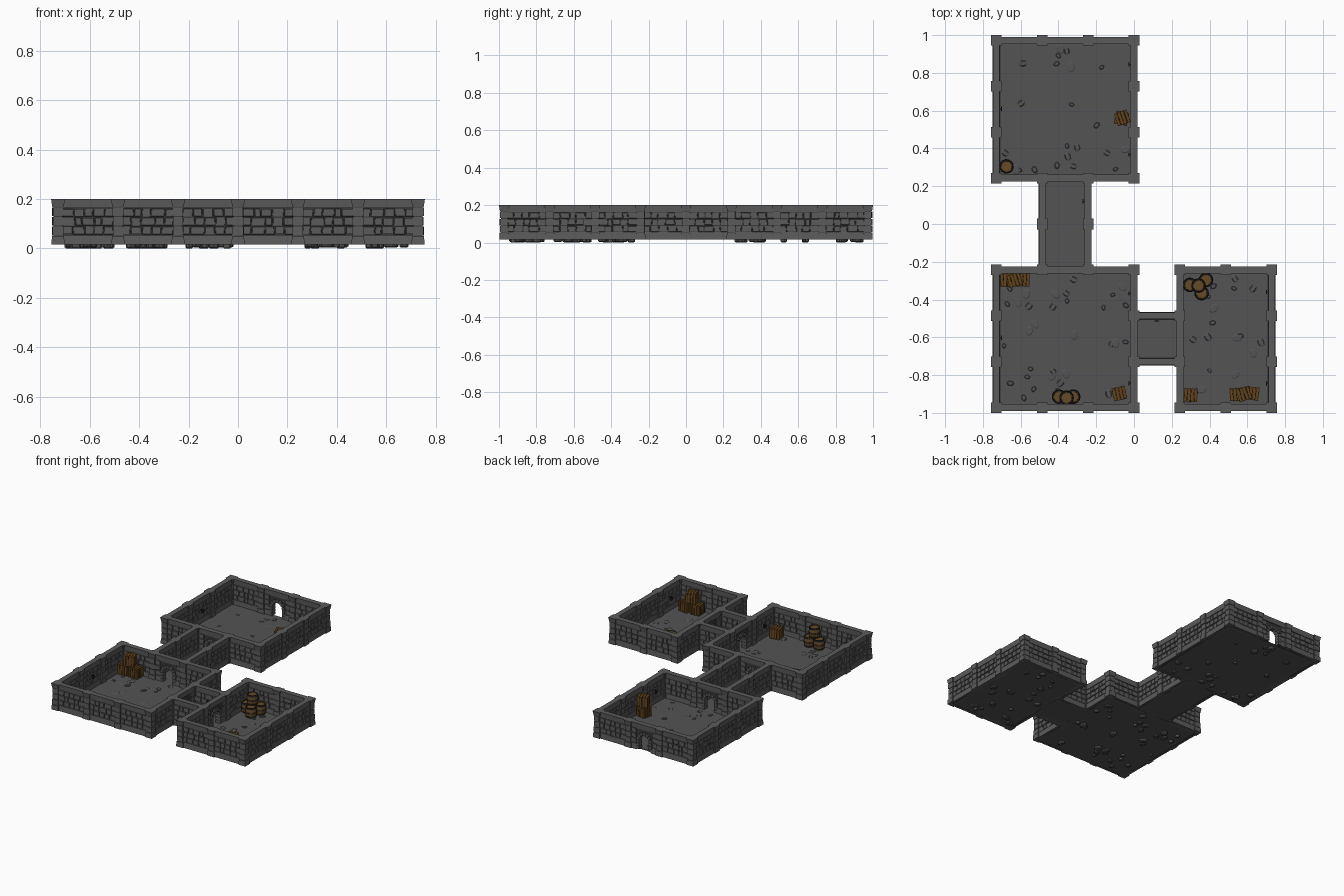
import bpy, bmesh, math, random
from mathutils import Matrix, Vector

if "Cube" in bpy.data.objects:
    bpy.data.objects.remove(bpy.data.objects["Cube"])

random.seed(7)
R = random.uniform
G = 0.243                      # grid module
Z0, ZF = 0.016, 0.022          # underside and top of the floor
BAND0, BAND1, TOP = 0.055, 0.163, 0.2

COLOURS = {
    "wall stone": (0.105, 0.105, 0.105), "floor stone": (0.088, 0.088, 0.088),
    "mortar": (0.040, 0.040, 0.040), "crate wood": (0.115, 0.055, 0.012),
    "dark wood": (0.030, 0.015, 0.005), "barrel wood": (0.130, 0.070, 0.020),
    "dark iron": (0.020, 0.019, 0.018)}
MATS = {}
for name, c in COLOURS.items():
    MATS[name] = bpy.data.materials.new(name)
    MATS[name].diffuse_color = (*c, 1)


def T(x, y, z=0.0, rot=0.0):
    return Matrix.Translation((x, y, z)) @ Matrix.Rotation(rot, 4, 'Z')


def frustum(bm, M, x0, x1, y0, y1, z0, z1, lo=0.0, hi=0.0, skew=0.0, mat=0):
    """Box whose bottom / top rectangles are inset by lo / hi."""
    v = []
    for z, i in ((z0, lo), (z1, hi)):
        for x, y in ((x0 + i, y0 + i), (x1 - i, y0 + i), (x1 - i, y1 - i), (x0 + i, y1 - i)):
            v.append(bm.verts.new(M @ Vector((x + (skew if y > (y0 + y1) / 2 else -skew), y, z))))
    for f in ((3, 2, 1, 0), (4, 5, 6, 7), (0, 1, 5, 4), (1, 2, 6, 5), (2, 3, 7, 6), (3, 0, 4, 7)):
        bm.faces.new([v[k] for k in f]).material_index = mat


def prism(bm, M, pts, half, mat=0):
    """Upright outline (x, z) extruded from -half to half in y."""
    a = [bm.verts.new(M @ Vector((x, -half, z))) for x, z in pts]
    b = [bm.verts.new(M @ Vector((x, half, z))) for x, z in pts]
    faces = [bm.faces.new(a), bm.faces.new(b[::-1])]
    for k in range(len(pts)):
        j = (k + 1) % len(pts)
        faces.append(bm.faces.new((a[j], a[k], b[k], b[j])))
    for f in faces:
        f.material_index = mat


def lathe(bm, M, prof, n, closed=False, mat=0):
    """Turn (r, z) points about z; open profiles get end caps."""
    rings = [[bm.verts.new(M @ Vector((r * math.cos(2 * math.pi * k / n),
              r * math.sin(2 * math.pi * k / n), z))) for k in range(n)] for r, z in prof]
    faces = []
    for i in range(len(rings) if closed else len(rings) - 1):
        p, q = rings[i], rings[(i + 1) % len(rings)]
        faces += [bm.faces.new((p[k], p[(k + 1) % n], q[(k + 1) % n], q[k])) for k in range(n)]
    if not closed:
        faces += [bm.faces.new(rings[0][::-1]), bm.faces.new(rings[-1])]
    for f in faces:
        f.material_index = mat


def finish(name, bm, mats):
    bmesh.ops.recalc_face_normals(bm, faces=bm.faces[:])
    me = bpy.data.meshes.new(name)
    bm.to_mesh(me)
    bm.free()
    for m in mats:
        me.materials.append(MATS[m])
    ob = bpy.data.objects.new(name, me)
    bpy.context.collection.objects.link(ob)
    return ob


# Plan: rectangles in grid nodes (i0, j0, i1, j1)
ROOMS = [(0, 5, 3, 8), (0, 0, 3, 3), (4, 0, 6, 3)]
HALLS = [(1, 3, 2, 5), (3, 1, 4, 2)]
node = lambda i, j: ((i - 3) * G, (j - 4) * G)
edges = {}
for i0, j0, i1, j1 in ROOMS + HALLS:
    sides = [((i, j), (i + 1, j)) for i in range(i0, i1) for j in (j0, j1)]
    sides += [((i, j), (i, j + 1)) for j in range(j0, j1) for i in (i0, i1)]
    for e in sides:
        edges[e] = edges.get(e, 0) + 1
edges[((1, 8), (2, 8))] = 2    # outer doorway; shared edges are doorways too

# Floor slabs
bm = bmesh.new()
for i0, j0, i1, j1 in ROOMS + HALLS:
    (x0, y0), (x1, y1) = node(i0, j0), node(i1, j1)
    frustum(bm, Matrix(), x0, x1, y0, y1, Z0, ZF)
finish("floor", bm, ["floor stone"])

# Flat stones set through the floor
bm = bmesh.new()
for i0, j0, i1, j1 in ROOMS:
    for i in range(i0, i1):
        for j in range(j0, j1):
            cx, cy = node(i + 0.5, j + 0.5)
            for _ in range(random.choice((1, 3, 4, 5))):
                r = R(0.011, 0.025)
                M = T(cx + R(-.085, .085), cy + R(-.085, .085), 0, R(0, 6)) @ Matrix.Diagonal((1.2, 0.85, 1, 1))
                b, t = random.choice((0, 0.004)), R(0.024, 0.028)
                lathe(bm, M, [(r * .7, b), (r, b + .005), (r, t - .003), (r * .75, t)], 8)
finish("floor_stones", bm, ["floor stone"])

# Walls and doorways
walls, doors = bmesh.new(), bmesh.new()
H = G / 2
ROWS = [BAND0 + (BAND1 - BAND0) * k / 3 for k in range(4)]
OPEN, SPRING = 0.040, 0.085    # door half width, arch spring height


def bricks(bm, M, u0, u1, count):
    for side in (0, math.pi):
        N = M @ Matrix.Rotation(side, 4, 'Z') @ Matrix.Rotation(math.pi / 2, 4, 'X')
        for z0, z1 in zip(ROWS, ROWS[1:]):
            cuts = [u0 + (u1 - u0) * (k + (R(-.25, .25) if 0 < k < count else 0)) / count
                    for k in range(count + 1)]
            s = 1 if side == 0 else -1
            for a, b in zip(cuts, cuts[1:]):
                a, b = sorted((a * s, b * s))
                frustum(bm, N, a + .0018, b - .0018, z0 + R(.001, .003), z1 - R(.001, .003),
                        0.008, R(.0135, .0165), 0, .0015, R(-.002, .002))


def band(bm, M, u0, u1, z0, z1, y_lo, y_hi):
    prism(bm, M @ Matrix.Translation(((u0 + u1) / 2, 0, 0)) @ Matrix.Rotation(math.pi / 2, 4, 'Z'),
          [(-y_lo, z0), (y_lo, z0), (y_hi, z1), (-y_hi, z1)], (u1 - u0) / 2)


for ((ia, ja), (ib, jb)), uses in edges.items():
    M = T(*node((ia + ib) / 2, (ja + jb) / 2), 0, 0 if ja == jb else math.pi / 2)
    bm = walls if uses == 1 else doors
    band(bm, M, -H, H, BAND1, TOP, 0.016, 0.018)
    if uses == 1:
        frustum(bm, M, -H, H, -.009, .009, Z0, BAND1 + .005, mat=1)
        band(bm, M, -H, H, Z0, BAND0, 0.019, 0.016)
        bricks(bm, M, -H + .018, H - .018, 5)
        continue
    # panel with arched opening
    arch = [(-OPEN * math.cos(math.pi * k / 10), SPRING + OPEN * math.sin(math.pi * k / 10)) for k in range(11)]
    prism(bm, M, [(-H, Z0), (-OPEN, Z0)] + arch + [(OPEN, Z0), (H, Z0), (H, BAND1 + .005), (-H, BAND1 + .005)],
          .009, 1)
    for s in (-1, 1):
        lo, hi = sorted((s * .058, s * H))
        band(bm, M, lo, hi, Z0, BAND0, 0.019, 0.016)
        lo, hi = sorted((s * .060, s * (H - .018)))
        bricks(bm, M, lo, hi, 1)
        # jamb blocks
        for k in range(3):
            z = ZF + (SPRING - ZF) * k / 3
            lo, hi = sorted((s * (OPEN - .002), s * (.058 + R(0, .004))))
            frustum(bm, M, lo, hi, -.018, .018, z, z + (SPRING - ZF) / 3 - .002)
    # arch stones
    for k in range(7):
        a0, a1 = math.pi * k / 7 + .03, math.pi * (k + 1) / 7 - .03
        prism(bm, M, [(r * math.cos(a), SPRING + r * math.sin(a)) for r, a in
                      ((OPEN - .002, a0), (.060, a0), (.060, a1), (OPEN - .002, a1))], .018)
finish("walls", walls, ["wall stone", "mortar"])
finish("doorways", doors, ["wall stone", "mortar"])

# Pillars at every wall joint
bm = bmesh.new()
for n in sorted({p for e in edges for p in e}):
    M = T(*node(*n))
    q = lambda h, z0, z1, lo=0, hi=0, m=0, N=M: frustum(bm, N, -h, h, -h, h, z0, z1, lo, hi, mat=m)
    q(.0265, Z0, .05, 0, .002)
    q(.018, .045, .17, m=1)
    for k in range(3):
        z = .051 + .039 * k
        q(R(.021, .0245), z + .002, z + .037, .001, .001, 0, M @ Matrix.Rotation(R(-.06, .06), 4, 'Z'))
    q(.028, .168, TOP, .005, 0)
finish("pillars", bm, ["wall stone", "mortar"])

# Crates: dark core with planks on every face
CR = 0.072


def crate(bm, x, y, rot, level=0):
    c = CR / 2
    M = T(x, y, ZF + level * CR + c, rot)
    frustum(bm, M, -c + .004, c - .004, -c + .004, c - .004, -c, c - .004, mat=1)
    turns = [Matrix.Rotation(k * math.pi / 2, 4, 'Z') @ Matrix.Rotation(math.pi / 2, 4, 'X') for k in range(4)]
    for F in turns + [Matrix()]:
        for k in range(4):
            u = -c + CR * k / 4
            frustum(bm, M @ F, u + .0015, u + CR / 4 - .0015, -c + R(0, .003), c - R(0, .003),
                    c - .006, c - R(0, .002), 0, .0008, R(-.001, .001))


bm = bmesh.new()
for x, y, rot, level in [
        (-.065, .560, -.2, 0), (-.062, .562, .35, 1),
        (-.672, -.297, .03, 0), (-.588, -.296, -.04, 0), (-.632, -.296, .3, 1),
        (-.077, -.897, .2, 0), (.300, -.906, -.06, 0),
        (.543, -.902, .05, 0), (.626, -.897, -.12, 0), (.583, -.900, .3, 1)]:
    crate(bm, x, y, rot, level)
finish("crates", bm, ["crate wood", "dark wood"])

# Barrels: bulged body, recessed lid, three iron hoops
BH = 0.070


def barrel(bm, x, y, level=0):
    M = T(x, y, ZF + level * BH, R(0, 1))
    rad = lambda z: .0315 + .0055 * (1 - (2 * z / BH - 1) ** 2)
    prof = [(rad(BH * k / 6), BH * k / 6) for k in range(7)]
    lathe(bm, M, prof + [(.0285, BH), (.0275, BH - .004)], 14)
    for z in (.004, .030, BH - .012):
        a, b = rad(z), rad(z + .008)
        lathe(bm, M, [(a - .002, z), (a + .002, z), (b + .002, z + .008), (b - .002, z + .008)], 14, True, 1)
    lathe(bm, M, [(.0285, BH - .003), (.0335, BH - .003), (.0335, BH + .0005), (.0285, BH + .0005)], 14, True, 1)


bm = bmesh.new()
for x, y, level in [(-.675, .305, 0), (-.397, -.914, 0), (-.322, -.914, 0), (-.357, -.920, 1),
                    (.296, -.322, 0), (.381, -.296, 0), (.358, -.366, 0), (.342, -.326, 1)]:
    barrel(bm, x, y, level)
finish("barrels", bm, ["barrel wood", "dark iron"])

# Iron wall rings: (x, y, facing angle), plate with a hanging ring
bm = bmesh.new()
for x, y, a in [(0, .845, 180), (0, .368, 180), (-.729, .610, 0), (-.243, .120, 180), (0, -.368, 180),
                (-.729, -.602, 0), (0, -.843, 180), (.729, -.360, 180), (.729, -.843, 180), (.120, -.486, 270)]:
    M = T(x, y, .115, math.radians(a))
    frustum(bm, M, .012, .019, -.007, .007, -.008, .008)
    frustum(bm, M, .018, .030, -.003, .003, -.003, .003)
    lathe(bm, M @ Matrix.Translation((.027, 0, -.010)) @ Matrix.Rotation(math.pi / 2, 4, 'Y'),
          [(.008, -.002), (.012, -.002), (.012, .002), (.008, .002)], 10, True)
finish("wall_rings", bm, ["dark iron"])

for m in bpy.data.materials:
    if m.users and not m.is_grease_pencil:
        m.use_nodes = True
        m.node_tree.nodes["Principled BSDF"].inputs["Base Color"].default_value = m.diffuse_color
